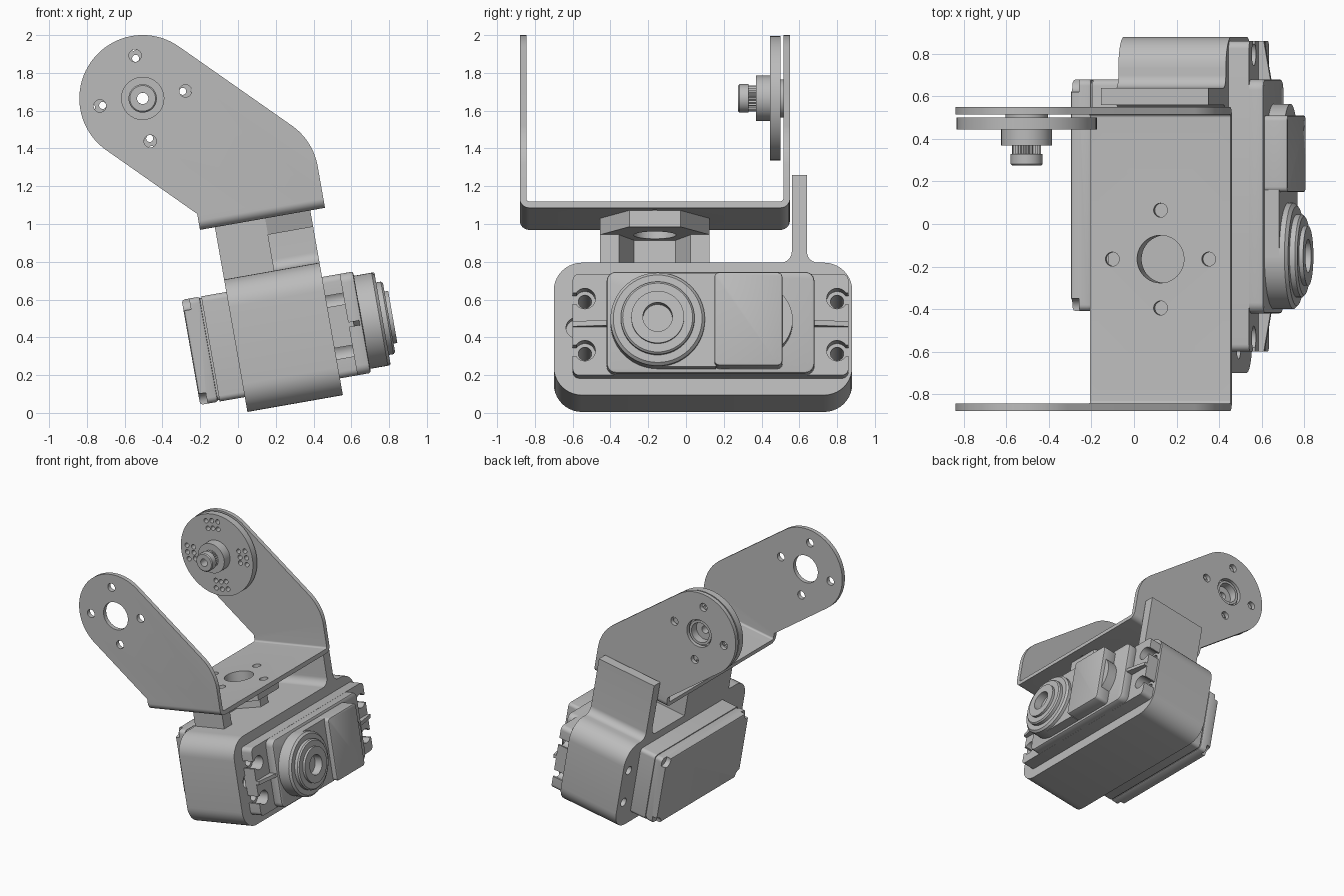
import bpy, bmesh, math
from mathutils import Matrix, Vector

if "Cube" in bpy.data.objects:
    bpy.data.objects.remove(bpy.data.objects["Cube"])

grey = bpy.data.materials.new("mid grey")
grey.use_nodes = True
grey.diffuse_color = (0.5, 0.5, 0.5, 1)
grey.node_tree.nodes["Principled BSDF"].inputs["Base Color"].default_value = (0.5, 0.5, 0.5, 1)

# The whole assembly is tilted ten degrees; parts are built upright and then placed
PLACE = Matrix.Translation((0.05, 0, 0.005)) @ Matrix.Rotation(math.radians(-10), 4, 'Y')
AXIS = {'x': lambda a, b, t: (t, a, b),
        'y': lambda a, b, t: (a, t, b),
        'z': lambda a, b, t: (a, b, t)}


def finish(name, bm):
    bmesh.ops.recalc_face_normals(bm, faces=bm.faces)
    mesh = bpy.data.meshes.new(name)
    bm.to_mesh(mesh)
    bm.free()
    mesh.materials.append(grey)
    ob = bpy.data.objects.new(name, mesh)
    bpy.context.collection.objects.link(ob)
    ob.matrix_world = PLACE
    return ob


def prism(name, axis, start, end, *outlines):
    """Extrude one or more outlines along an axis."""
    bm = bmesh.new()
    for pts in outlines:
        low = [bm.verts.new(AXIS[axis](a, b, start)) for a, b in pts]
        high = [bm.verts.new(AXIS[axis](a, b, end)) for a, b in pts]
        bm.faces.new(low)
        bm.faces.new(high)
        for i in range(len(pts)):
            j = (i + 1) % len(pts)
            bm.faces.new((low[i], low[j], high[j], high[i]))
    return finish(name, bm)


def lathe(name, axis, centre, profile, n=56):
    """Revolve a closed (radius, height) loop round an axis."""
    bm = bmesh.new()
    rings = []
    for r, t in profile:
        rings.append([bm.verts.new(AXIS[axis](a, b, t)) for a, b in circle(*centre, r, n)])
    for k, ring in enumerate(rings):
        nxt = rings[(k + 1) % len(rings)]
        for i in range(n):
            j = (i + 1) % n
            bm.faces.new((ring[i], ring[j], nxt[j], nxt[i]))
    return finish(name, bm)


def circle(a, b, r, n=40):
    return [(a + r * math.cos(math.tau * i / n), b + r * math.sin(math.tau * i / n)) for i in range(n)]


def rounded(corners, steps=10):
    """Polygon from (a, b, radius) corners with each corner filleted."""
    out = []
    for i, (a, b, r) in enumerate(corners):
        p = Vector((a, b))
        if r == 0:
            out.append((a, b))
            continue
        d1 = (Vector(corners[i - 1][:2]) - p).normalized()
        d2 = (Vector(corners[(i + 1) % len(corners)][:2]) - p).normalized()
        half = d1.angle(d2) / 2
        mid = p + (d1 + d2).normalized() * (r / math.sin(half))
        s = p + d1 * (r / math.tan(half)) - mid
        e = p + d2 * (r / math.tan(half)) - mid
        full = s.angle(e)
        for k in range(steps + 1):
            t = k / steps
            v = mid + (s * math.sin((1 - t) * full) + e * math.sin(t * full)) / math.sin(full)
            out.append((v.x, v.y))
    return out


def rect(a0, a1, b0, b1, r=0):
    return rounded([(a0, b0, r), (a1, b0, r), (a1, b1, r), (a0, b1, r)], 6)


def bake(ob):
    dg = bpy.context.evaluated_depsgraph_get()
    mesh = bpy.data.meshes.new_from_object(ob.evaluated_get(dg))
    ob.modifiers.clear()
    ob.data = mesh


def cut(ob, *cutters, operation='DIFFERENCE'):
    for c in cutters:
        m = ob.modifiers.new("cut", 'BOOLEAN')
        m.object, m.operation, m.solver = c, operation, 'EXACT'
    bake(ob)
    for c in cutters:
        bpy.data.objects.remove(c)


def bevel(ob, width):
    m = ob.modifiers.new("bevel", 'BEVEL')
    m.width, m.segments, m.limit_method, m.angle_limit = width, 2, 'ANGLE', math.radians(50)
    bake(ob)


MID = 0.362                      # height of the motor axis
ENDS = (-0.535, 0.80)            # mounting hole columns
ROWS = (MID - 0.14, MID + 0.14)  # mounting hole rows
SCREWS = [(y, z) for y in ENDS for z in ROWS]

# Housing with upright plate grown out of its top
housing = prism("housing", 'x', 0, 0.513, rounded([
    (-0.70, 0, 0.15), (0.88, 0, 0.15), (0.88, 0.712, 0.15), (0.64, 0.712, 0.06), (0.64, 1.184, 0),
    (0.56, 1.184, 0), (0.56, 0.712, 0.06), (-0.70, 0.712, 0.15)]))
cut(housing, prism("screw_cutter", 'x', -0.1, 0.6, *[circle(y, z, 0.035) for y, z in SCREWS]),
    prism("wire_cutter", 'x', 0.44, 0.6, circle(-0.58, MID, 0.055)))

# Motor rear case and its end cover with notched corners
prism("motor_rear_case", 'x', -0.135, 0.02, rect(-0.41, 0.68, 0.08, 0.645, 0.03))
prism("motor_case_seam", 'x', -0.145, -0.13, rect(-0.402, 0.672, 0.088, 0.637, 0.03))
cover = prism("motor_end_cover", 'x', -0.24, -0.142, rect(-0.41, 0.68, 0.08, 0.645, 0.03))
bevel(cover, 0.015)
cut(cover, prism("notch_cutter", 'x', -0.3, -0.20,
                 *[circle(y, z, 0.05) for y in (-0.40, 0.67) for z in (0.09, 0.635)]))

# Motor mounting flange with open screw slots and ribs
flange = prism("motor_flange", 'x', 0.505, 0.61, rect(-0.60, 0.86, 0.09, 0.635, 0.035))
cut(flange, prism("hole_cutter", 'x', 0.4, 0.7, *[circle(y, z, 0.055) for y, z in SCREWS]),
    prism("slot_cutter", 'x', 0.4, 0.7, *[rect(min(y, y + s), max(y, y + s), z - 0.03, z + 0.03)
                                          for y, s in zip(ENDS, (-0.2, 0.2)) for z in ROWS]))
for side, inner, outer in (("front", -0.40, -0.60), ("back", 0.66, 0.86)):
    prism(side + "_flange_rib", 'z', MID - 0.014, MID + 0.014,
          [(0.60, inner), (0.67, inner), (0.635, outer), (0.60, outer)])

# Motor gear case, raised blocks and output boss
case = prism("motor_gear_case", 'x', 0.60, 0.68, rect(-0.42, 0.68, 0.09, 0.635, 0.05))
bevel(case, 0.012)
prism("gear_bridge", 'x', 0.67, 0.75, rect(-0.15, 0.16, MID - 0.25, MID + 0.25))
bevel(prism("gear_block", 'x', 0.67, 0.79, rect(0.15, 0.51, MID - 0.25, MID + 0.25, 0.025)), 0.008)
prism("gear_bulge", 'x', 0.67, 0.76, circle(0.37, MID, 0.195))
lathe("output_boss", 'x', (-0.15, MID), [
    (0.078, 0.66), (0.25, 0.66), (0.25, 0.775), (0.235, 0.79), (0.195, 0.79), (0.195, 0.815),
    (0.185, 0.825), (0.14, 0.825), (0.14, 0.845), (0.078, 0.845)])
prism("output_socket_floor", 'x', 0.67, 0.78, circle(-0.15, MID, 0.08))

# Pedestal: hexagon cap over a pocketed block
YC, XC = -0.165, 0.257
cap = prism("pedestal_cap", 'z', 0.905, 0.993, [
    (0, YC - 0.29), (0.27, YC - 0.29), (0.513, YC - 0.135),
    (0.513, YC + 0.135), (0.27, YC + 0.29), (0, YC + 0.29)])
cut(cap, prism("cap_cutter", 'z', 0.8, 1.1, circle(XC, YC, 0.112)))
prism("pedestal_block", 'z', 0.70, 0.905, [
    (0, YC - 0.29), (0.27, YC - 0.29), (0.27, YC - 0.19), (0.10, YC - 0.11),
    (0.10, YC + 0.11), (0.27, YC + 0.19), (0.27, YC + 0.29), (0, YC + 0.29)])

# Bent bracket: channel section trimmed to the arm outline, then drilled
PX, PZ, R = -0.258, 1.731, 0.335
D = R * math.sqrt(2)
bracket = prism("bracket", 'x', -0.9, 0.8, rounded([
    (-0.88, 0.993, 0.05), (0.55, 0.993, 0.05), (0.55, 2.3, 0), (0.515, 2.3, 0),
    (0.515, 1.028, 0.015), (-0.845, 1.028, 0.015), (-0.845, 2.3, 0), (-0.88, 2.3, 0)]))
outline = rounded([(-0.08, 0.95, 0), (0.592, 0.95, 0), (0.592, 1.355, R), (PX, PZ + D, R - 0.001),
                   (PX - D, PZ, R - 0.001), (-0.08, 1.079, 0)], 20)
cut(bracket, prism("outline_cutter", 'y', -1, 1, outline), operation='INTERSECT')


def drilling(a, b):
    spots = [(a + 0.23, b), (a - 0.23, b), (a, b + 0.23), (a, b - 0.23)]
    return [circle(a, b, 0.112)] + [circle(*s, 0.033, 24) for s in spots]


cut(bracket, prism("arm_cutter", 'y', -1, 1, *drilling(PX, PZ)),
    prism("base_cutter", 'z', 0.9, 1.1, *drilling(XC, YC)))

# Round horn with hub, tip and groups of small holes
horn = lathe("horn", 'y', (PX, PZ), [
    (0.03, 0.275), (0.068, 0.275), (0.075, 0.282), (0.075, 0.33), (0.06, 0.33), (0.06, 0.37),
    (0.12, 0.37), (0.12, 0.445), (R - 0.005, 0.445), (R - 0.005, 0.50), (0.10, 0.50), (0.10, 0.535),
    (0.08, 0.535), (0.08, 0.47), (0.03, 0.47)], 64)
pins = []
for quarter in range(4):
    for radius, spread in ((0.275, 0.2), (0.215, 0.22)):
        for k in (-1, 0, 1):
            t = quarter * math.pi / 2 + k * spread
            pins.append(circle(PX + radius * math.cos(t), PZ + radius * math.sin(t), 0.019, 14))
cut(horn, prism("pin_cutter", 'y', 0.4, 0.6, *pins))

# Splined neck of the horn
teeth = [(PX + r * math.cos(math.tau * i / 50), PZ + r * math.sin(math.tau * i / 50))
         for i, r in enumerate([0.068, 0.06] * 25)]
spline = prism("horn_spline", 'y', 0.325, 0.375, teeth)
cut(spline, prism("bore_cutter", 'y', 0.2, 0.5, circle(PX, PZ, 0.03)))

# Smooth the round walls, keep the edges sharp
for ob in bpy.context.collection.objects:
    if ob.type == 'MESH' and ob.data.materials and ob.data.materials[0] == grey:
        bpy.ops.object.select_all(action='DESELECT')
        ob.select_set(True)
        bpy.context.view_layer.objects.active = ob
        bpy.ops.object.shade_smooth_by_angle(angle=math.radians(30))
